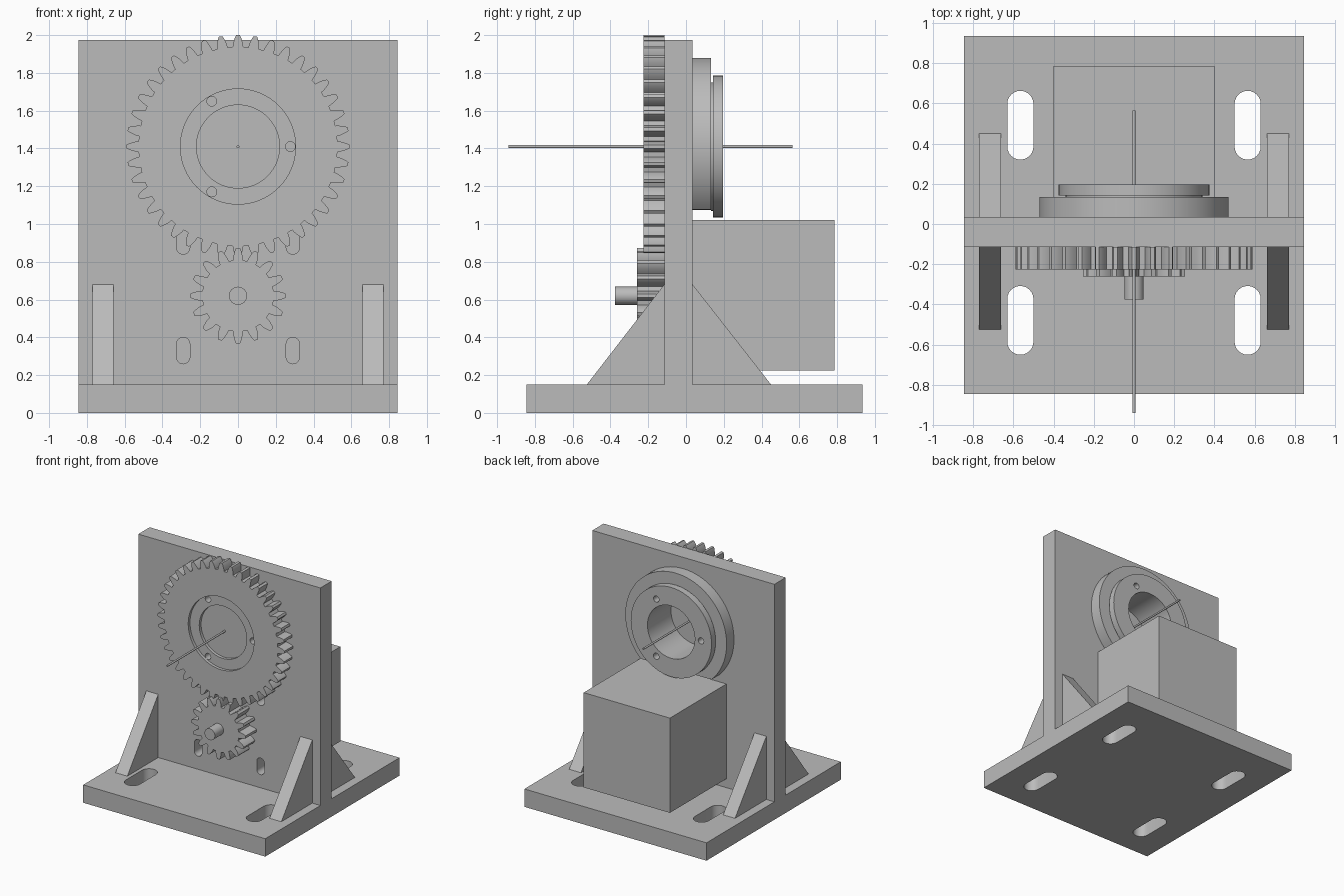
import bpy, bmesh
from math import sin, cos, pi, radians
from mathutils import Vector

old = bpy.data.objects.get("Cube")
if old:
    bpy.data.objects.remove(old, do_unlink=True)

grey = bpy.data.materials.new("plain_grey")
grey.use_nodes = True
GREY = (0.5, 0.5, 0.5, 1)
grey.diffuse_color = GREY
grey.node_tree.nodes["Principled BSDF"].inputs["Base Color"].default_value = GREY

AXLE, SHAFT = 1.41, 0.62      # heights of the two gear centres
MODULE = 0.0281
BORE = 0.22


# Outline helpers: each returns a closed list of 2D points
def rect(u0, u1, v0, v1):
    return [(u0, v0), (u1, v0), (u1, v1), (u0, v1)]


def circle(r, u=0, v=AXLE, n=64):
    return [(u + r * cos(2 * pi * i / n), v + r * sin(2 * pi * i / n)) for i in range(n)]


def slot(u, v0, v1, r, n=12):
    top = [(u + r * cos(pi * i / n), v1 - r + r * sin(pi * i / n)) for i in range(n + 1)]
    low = [(u - r * cos(pi * i / n), v0 + r - r * sin(pi * i / n)) for i in range(n + 1)]
    return top + low


def gear(teeth, v):
    pitch = MODULE * teeth / 2
    flank = [(-1.25, 0.34), (-0.6, 0.3), (0, 0.24), (0.6, 0.17), (1, 0.1)]
    tooth = [(h, -w) for h, w in flank] + [(h, w) for h, w in reversed(flank)]
    pts = []
    for i in range(teeth):
        for h, w in tooth:
            a, r = (i + w) * 2 * pi / teeth, pitch + h * MODULE
            pts.append((r * cos(a), v + r * sin(a)))
    return pts


def bolt_circle(start):
    return [circle(0.026, 0.277 * cos(radians(start + a)),
                   AXLE + 0.277 * sin(radians(start + a)), 20) for a in (0, 120, 240)]


# Extrude an outline with holes from a to b along an axis
def plate(name, axis, a, b, outline, holes=()):
    place = {"x": lambda u, v: (a, u, v),
             "y": lambda u, v: (u, a, v),
             "z": lambda u, v: (u, v, a)}[axis]
    bm = bmesh.new()
    for loop in [outline, *holes]:
        vs = [bm.verts.new(place(u, v)) for u, v in loop]
        for p, q in zip(vs, vs[1:] + vs[:1]):
            bm.edges.new((p, q))
    if holes:
        bmesh.ops.triangle_fill(bm, edges=bm.edges[:], use_beauty=True)
    else:
        bm.faces.new(bm.verts[:])
    grown = bmesh.ops.extrude_face_region(bm, geom=bm.faces[:], use_keep_orig=True)["geom"]
    shift = Vector([(b - a) * (axis == k) for k in "xyz"])
    bmesh.ops.translate(bm, vec=shift, verts=[g for g in grown if isinstance(g, bmesh.types.BMVert)])
    bmesh.ops.recalc_face_normals(bm, faces=bm.faces[:])
    mesh = bpy.data.meshes.new(name)
    bm.to_mesh(mesh)
    bm.free()
    mesh.materials.append(grey)
    ob = bpy.data.objects.new(name, mesh)
    bpy.context.collection.objects.link(ob)
    bpy.ops.object.select_all(action="DESELECT")
    ob.select_set(True)
    bpy.context.view_layer.objects.active = ob
    bpy.ops.object.shade_smooth_by_angle(angle=radians(25))
    return ob


# Base with four mounting slots
plate("base", "z", 0, 0.15, rect(-0.845, 0.845, -0.845, 0.935),
      [slot(x, y, y + 0.342, 0.065) for x in (-0.565, 0.565) for y in (-0.65, 0.32)])

# Upright wall with axle bore and motor adjustment slots
plate("wall", "y", -0.115, 0.035, rect(-0.845, 0.845, 0.15, 1.975),
      [circle(BORE)] + [slot(x, z, z + 0.14, 0.035) for x in (-0.29, 0.29) for z in (0.26, 0.84)])

# Triangular braces on both sides of the wall
for side, x in (("left", 0.66), ("right", -0.77)):
    for end, foot, face in (("front", -0.525, -0.115), ("back", 0.45, 0.035)):
        plate(f"{end}_{side}_brace", "x", x, x + 0.11,
              [(foot, 0.15), (face, 0.15), (face, 0.68)])

# Large gear with recessed bearing
plate("large_gear", "y", -0.225, -0.115, gear(40, AXLE), [circle(0.305)])
plate("bearing_ring", "y", -0.2, -0.115, circle(0.305), [circle(BORE)] + bolt_circle(0))
plate("bearing_plug", "y", -0.175, -0.115, circle(BORE))
plate("axle_rod", "y", -0.94, 0.565, circle(0.008, n=16))

# Motor with its shaft and pinion
plate("motor", "y", 0.035, 0.785, rect(-0.4, 0.4, 0.225, 1.02))
plate("motor_shaft", "y", -0.375, 0.035, circle(0.048, v=SHAFT, n=40))
plate("pinion", "y", -0.26, -0.115, gear(16, SHAFT))

# Rear hub: flat-bottomed housing, neck and bolted flange
HOUSING_FLOOR = 1.075
housing = [(u, max(v, HOUSING_FLOOR)) for u, v in circle(0.47, n=96)]
floor = [p for p in housing if p[1] == HOUSING_FLOOR]
housing = [p for p in housing if p[1] > HOUSING_FLOOR or p in (min(floor), max(floor))]
plate("hub_housing", "y", 0.035, 0.133, housing, [circle(BORE)])
plate("hub_neck", "y", 0.133, 0.142, circle(0.34), [circle(BORE)] + bolt_circle(180))
plate("hub_flange", "y", 0.142, 0.197, circle(0.375), [circle(BORE)] + bolt_circle(180))
